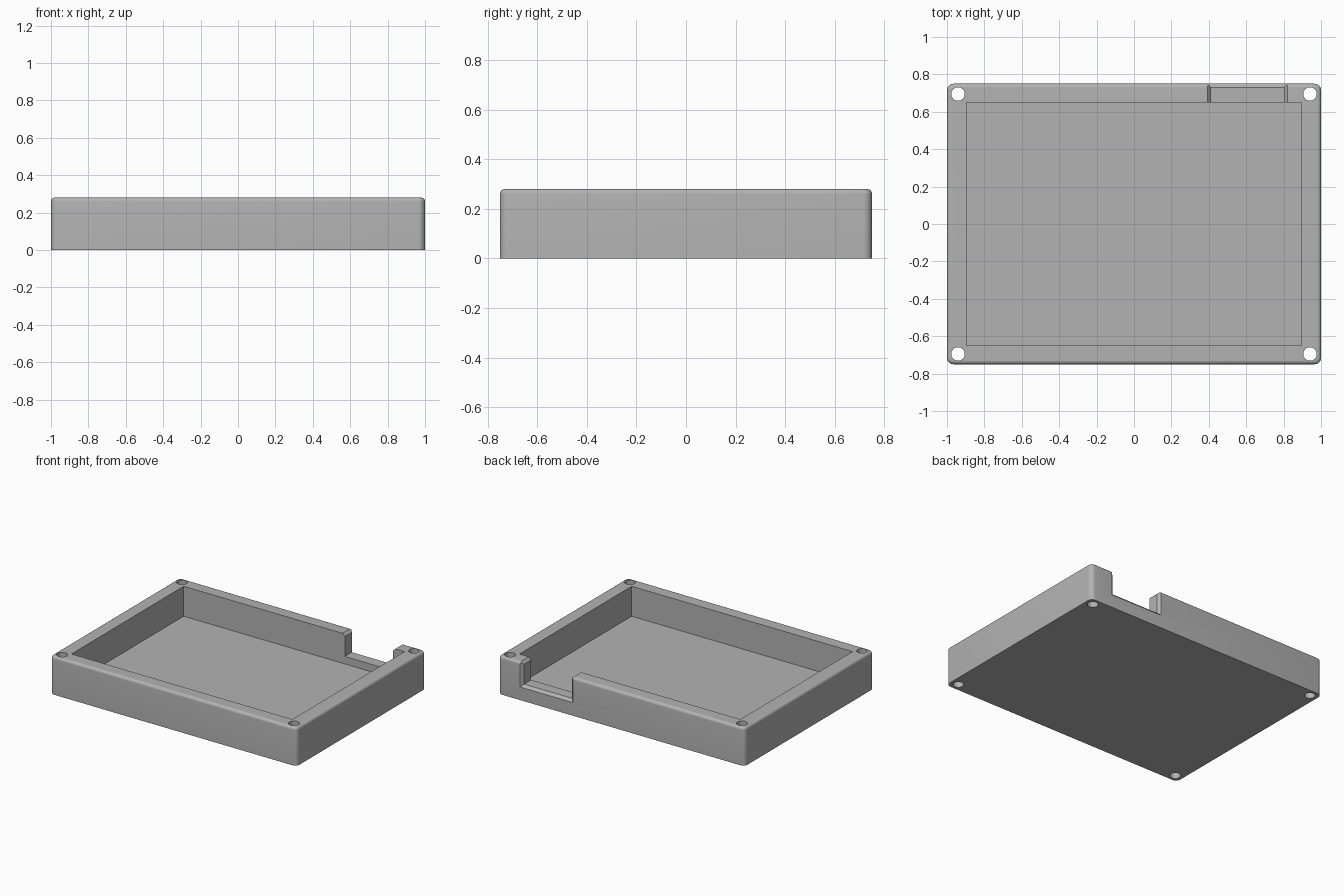
import bpy, bmesh
from mathutils import Vector

old = bpy.data.objects.get("Cube")
if old:
    bpy.data.objects.remove(old)

HX, HY, H = 1.0, 0.75, 0.28          # half width, half depth, height
FLOOR = 0.06                         # thickness of the tray floor

grey = bpy.data.materials.new("matte grey")
grey.use_nodes = True
grey.diffuse_color = (0.45, 0.45, 0.45, 1)
grey.node_tree.nodes["Principled BSDF"].inputs["Base Color"].default_value = grey.diffuse_color


def make_object(name, bm):
    bmesh.ops.recalc_face_normals(bm, faces=bm.faces)
    mesh = bpy.data.meshes.new(name)
    bm.to_mesh(mesh)
    bm.free()
    mesh.materials.append(grey)
    obj = bpy.data.objects.new(name, mesh)
    bpy.context.collection.objects.link(obj)
    return obj


def loft(name, ring_a, ring_b):
    """Solid between two matching rings of points."""
    bm = bmesh.new()
    a = [bm.verts.new(p) for p in ring_a]
    b = [bm.verts.new(p) for p in ring_b]
    bm.faces.new(a)
    bm.faces.new(b)
    for i in range(len(a)):
        j = (i + 1) % len(a)
        bm.faces.new((a[i], a[j], b[j], b[i]))
    return make_object(name, bm)


def rect(x, y, z):
    return [(-x, -y, z), (x, -y, z), (x, y, z), (-x, y, z)]


def bevel(bm, edges, radius):
    bmesh.ops.bevel(bm, geom=edges, offset=radius, segments=6, profile=0.5, affect='EDGES')


def cut(target, cutter):
    bpy.context.view_layer.objects.active = target
    mod = target.modifiers.new("cut", 'BOOLEAN')
    mod.operation = 'DIFFERENCE'
    mod.solver = 'EXACT'
    mod.object = cutter
    bpy.ops.object.modifier_apply(modifier=mod.name)
    bpy.data.objects.remove(cutter)


# Outer block with rounded upright corners and a rounded top rim
tray = loft("tray", rect(HX, HY, 0), rect(HX, HY, H))
bm = bmesh.new()
bm.from_mesh(tray.data)
bevel(bm, [e for e in bm.edges if abs(e.verts[0].co.z - e.verts[1].co.z) > 0.1], 0.035)
bevel(bm, [e for e in bm.edges if all(v.co.z > H - 0.001 for v in e.verts)], 0.02)
bm.to_mesh(tray.data)
bm.free()

# Main cavity
cut(tray, loft("cavity_cutter", rect(0.896, 0.65, FLOOR), rect(0.896, 0.65, H + 0.1)))

# Screw holes through the four corners
for sx in (-1, 1):
    for sy in (-1, 1):
        bm = bmesh.new()
        bmesh.ops.create_cone(bm, cap_ends=True, segments=40, radius1=0.036, radius2=0.036, depth=1)
        bmesh.ops.translate(bm, verts=bm.verts, vec=Vector((sx * 0.941, sy * 0.695, 0)))
        cut(tray, make_object("hole_cutter", bm))

# Notch through the back wall, with chamfered top edges
X0, X1, SILL, C = 0.412, 0.802, 0.115, 0.019
profile = [(X0, SILL), (X1, SILL), (X1, H - C), (X1 + 2 * C, H + C), (X0 - 2 * C, H + C), (X0, H - C)]
profile[3], profile[4] = (X1 + 2 * C, H + C), (X0 - 2 * C, H + C)
cut(tray, loft("notch_cutter", [(x, 0.6, z) for x, z in profile], [(x, 0.8, z) for x, z in profile]))


# Chamfer around the outer mouth of the notch
def mouth(y, grow):
    return [(X0 - grow, y, SILL - grow), (X1 + grow, y, SILL - grow),
            (X1 + grow, y, H + 0.05), (X0 - grow, y, H + 0.05)]


cut(tray, loft("mouth_cutter", mouth(HY - C, 0), mouth(HY + C, 2 * C)))

# Smooth shading on the rounded edges only
bpy.ops.object.select_all(action='DESELECT')
tray.select_set(True)
bpy.context.view_layer.objects.active = tray
bpy.ops.object.shade_smooth_by_angle(angle=0.5)
